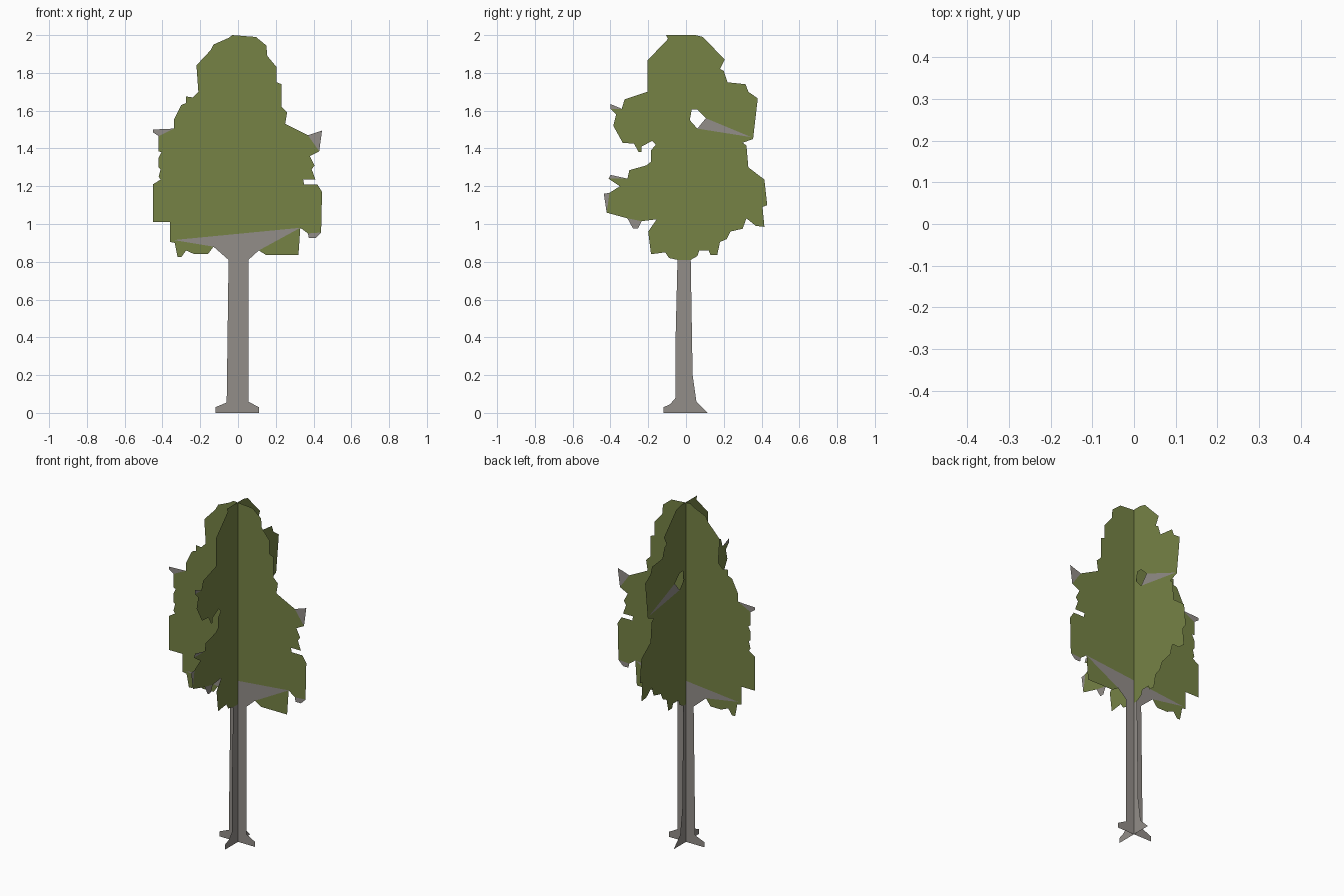
import bpy, bmesh


def material(name, color):
    m = bpy.data.materials.new(name)
    m.diffuse_color = (*color, 1)
    return m


LEAF = material("leaf_green", (0.18, 0.225, 0.06))
BARK = material("bark", (0.29, 0.27, 0.25))


def front(a, z):
    return (a, 0, z)


def side(a, z):
    return (0, a, z)


def card(name, plane, mat, *shapes, holes=()):
    """Flat cut-out: filled outlines on one of the two crossing planes."""
    bm = bmesh.new()
    normal = (0, -1, 0) if plane is front else (1, 0, 0)

    def loop(points):
        vs = [bm.verts.new(plane(*p)) for p in points]
        return [bm.edges.new((vs[i - 1], vs[i])) for i in range(len(vs))]

    for i, shape in enumerate(shapes):
        edges = loop(shape)
        if i == 0:
            for h in holes:
                edges += loop(h)
        bmesh.ops.triangle_fill(bm, edges=edges, use_beauty=True, normal=normal)
    me = bpy.data.meshes.new(name)
    bm.to_mesh(me)
    bm.free()
    me.materials.append(mat)
    ob = bpy.data.objects.new(name, me)
    bpy.context.collection.objects.link(ob)
    return ob


# Front card: trunk with its fork into the crown, and bare twig tips
card("front_trunk", front, BARK,
     [(-.12, 0), (.11, 0), (.11, .03), (.055, .06), (.055, .81), (.11, .86),
      (.33, .98), (-.34, .915), (-.13, .88), (-.05, .81), (-.06, .055), (-.12, .03)])
card("front_twig_tips", front, BARK,
     [(.37, 1.47), (.43, 1.385), (.445, 1.495)],
     [(.37, .95), (.375, .925), (.41, .925), (.44, .955)],
     [(-.34, 1.505), (-.45, 1.5), (-.45, 1.485), (-.42, 1.465)])

# Front card: leaf crown, right edge going up, then left edge going down
right_edge = [
    (.11, .86), (.15, .835), (.32, .835), (.33, .98), (.37, .95), (.44, .955),
    (.445, 1.17), (.42, 1.21), (.35, 1.21), (.345, 1.235), (.41, 1.235),
    (.39, 1.29), (.405, 1.31), (.38, 1.36), (.43, 1.385), (.37, 1.47),
    (.25, 1.53), (.26, 1.59), (.23, 1.62), (.23, 1.74), (.205, 1.75),
    (.205, 1.83), (.155, 1.89), (.15, 1.945), (.095, 1.99)]
left_edge = [
    (-.03, 2), (-.05, 1.985), (-.13, 1.95), (-.145, 1.92), (-.22, 1.84),
    (-.21, 1.70), (-.24, 1.67), (-.275, 1.675), (-.275, 1.64), (-.30, 1.63),
    (-.34, 1.55), (-.34, 1.505), (-.42, 1.465), (-.42, 1.385), (-.405, 1.38),
    (-.42, 1.35), (-.42, 1.30), (-.41, 1.29), (-.42, 1.25), (-.41, 1.235),
    (-.45, 1.21), (-.45, 1.01), (-.36, 1.01), (-.36, .905), (-.34, .915)]
card("front_crown", front, LEAF, right_edge[3:] + left_edge)
card("front_low_leaves", front, LEAF, right_edge[:4],
     [(-.34, .915), (-.36, .905), (-.335, .90), (-.32, .825), (-.30, .825),
      (-.275, .86), (-.23, .84), (-.16, .84), (-.13, .88)])

# Side card: trunk, bare branch beside the gap, and twig tips
card("side_trunk", side, BARK,
     [(-.12, 0), (.115, 0), (.055, .06), (.035, .2), (.025, .81), (-.045, .81),
      (-.055, .4), (-.055, .08), (-.085, .045), (-.12, .03)])
card("side_twig_tips", side, BARK,
     [(.06, 1.505), (.345, 1.46), (.105, 1.56)],
     [(-.34, 1.61), (-.40, 1.635), (-.40, 1.61)],
     [(-.31, 1.24), (-.40, 1.26), (-.41, 1.24)],
     [(-.405, 1.165), (-.435, 1.16), (-.42, 1.06)],
     [(-.31, 1.03), (-.28, .975), (-.255, .975), (-.235, 1.015)])

# Side card: leaf crown with the see-through gap
back_edge = [
    (.025, .81), (.06, .83), (.07, .86), (.12, .86), (.13, .835), (.165, .835),
    (.18, .905), (.215, .92), (.235, .96), (.30, .975), (.32, 1.03), (.37, .99),
    (.415, .985), (.405, 1.09), (.43, 1.1), (.415, 1.235), (.33, 1.30),
    (.32, 1.415), (.30, 1.43), (.355, 1.45), (.38, 1.665), (.33, 1.70),
    (.315, 1.74), (.22, 1.75), (.20, 1.81), (.18, 1.82), (.205, 1.87),
    (.09, 1.99), (.05, 2)]
front_edge = [
    (-.105, 2), (-.095, 1.98), (-.205, 1.865), (-.205, 1.70), (-.325, 1.66),
    (-.34, 1.61), (-.40, 1.61), (-.37, 1.58), (-.385, 1.52), (-.335, 1.43),
    (-.275, 1.425), (-.25, 1.38), (-.235, 1.38), (-.235, 1.41), (-.18, 1.44),
    (-.16, 1.42), (-.185, 1.39), (-.185, 1.33), (-.21, 1.31), (-.30, 1.285),
    (-.31, 1.24), (-.41, 1.24), (-.35, 1.20), (-.405, 1.165), (-.42, 1.06),
    (-.31, 1.03), (-.235, 1.015), (-.155, 1.025), (-.20, .96), (-.185, .84),
    (-.11, .85), (-.09, .82), (-.045, .81)]
card("side_crown", side, LEAF, back_edge + front_edge,
     holes=[[(.03, 1.605), (.06, 1.605), (.105, 1.56), (.345, 1.46),
             (.06, 1.505), (.02, 1.55)]])
